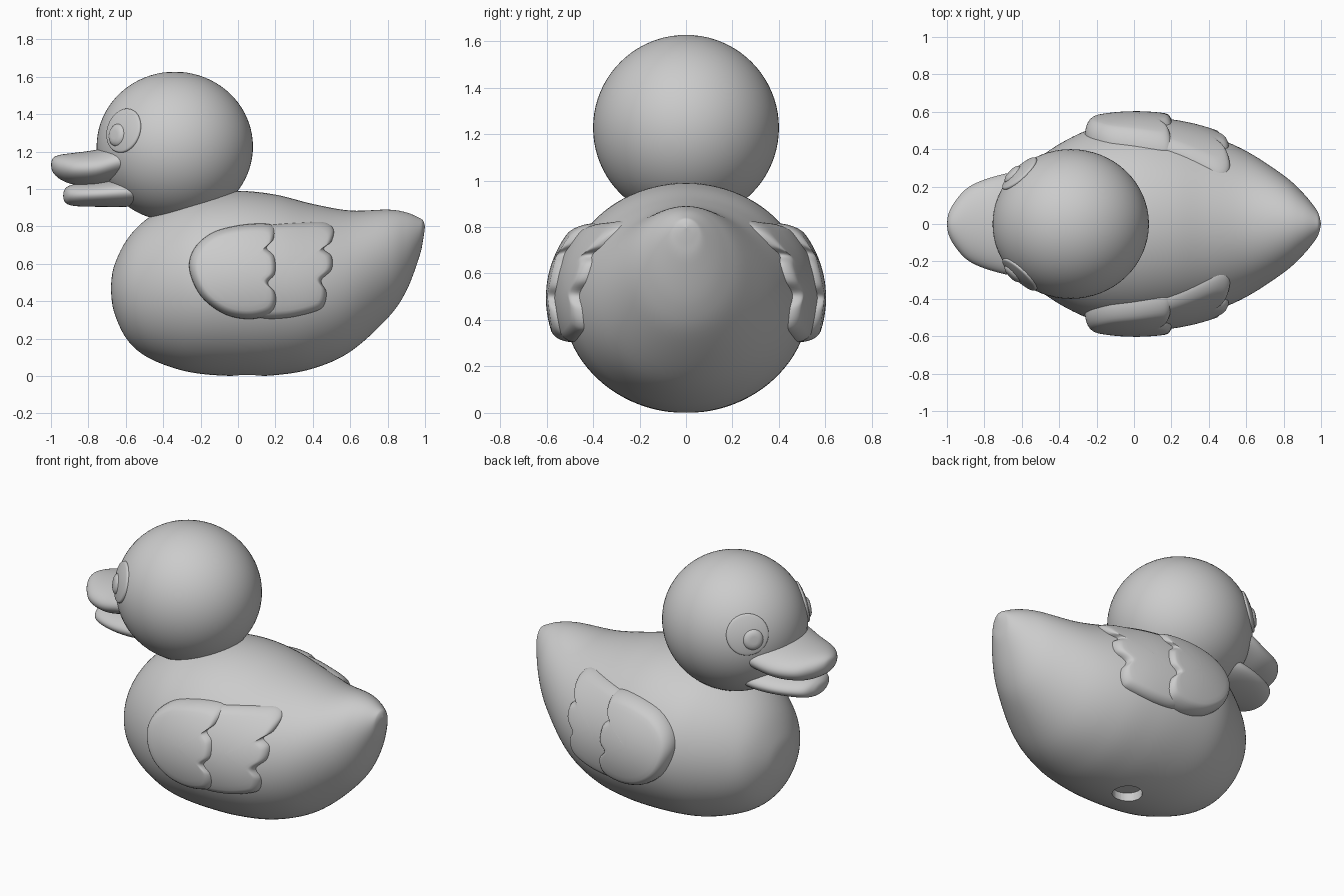
import bpy, bmesh
from math import sin, cos, pi, sqrt, radians
from mathutils import Vector

if "Cube" in bpy.data.objects:
    bpy.data.objects.remove(bpy.data.objects["Cube"])


def spline(points, sub, closed=False):
    """Catmull-Rom curve through points of any dimension."""
    n = len(points)
    at = (lambda i: points[i % n]) if closed else (lambda i: points[min(max(i, 0), n - 1)])
    out = []
    for i in range(n if closed else n - 1):
        for k in range(sub):
            t = k / sub
            out.append([0.5 * (2 * b + (c - a) * t + (2 * a - 5 * b + 4 * c - d) * t * t
                               + (3 * b - a - 3 * c + d) * t ** 3)
                        for a, b, c, d in zip(at(i - 1), at(i), at(i + 1), at(i + 2))])
    if not closed:
        out.append(list(points[-1]))
    return out


def skin(name, rings, mirror=False, caps=False):
    """Join closed rings of points into one smooth object."""
    bm = bmesh.new()
    vr = [[bm.verts.new(p) for p in r] for r in rings]
    n = len(vr[0])
    for a, b in zip(vr, vr[1:]):
        for i in range(n):
            j = (i + 1) % n
            bm.faces.new((a[i], a[j], b[j], b[i]))
    if caps:
        bm.faces.new(vr[-1])
    bmesh.ops.remove_doubles(bm, verts=bm.verts[:], dist=1e-5)
    bmesh.ops.recalc_face_normals(bm, faces=bm.faces[:])
    me = bpy.data.meshes.new(name)
    bm.to_mesh(me)
    bm.free()
    ob = bpy.data.objects.new(name, me)
    bpy.context.collection.objects.link(ob)
    if mirror:
        ob.modifiers.new("Mirror", "MIRROR").use_axis = (False, True, False)
    smooth(ob)
    return ob


def smooth(ob):
    bpy.ops.object.select_all(action="DESELECT")
    ob.select_set(True)
    bpy.context.view_layer.objects.active = ob
    bpy.ops.object.shade_smooth_by_angle(angle=radians(50))


def loft(name, samples, n=64):
    """Elliptical sections along x from (x, top, bottom, half width)."""
    return skin(name, [[(x, w * cos(2 * pi * i / n),
                         (t + b) / 2 + (t - b) / 2 * sin(2 * pi * i / n))
                        for i in range(n)] for x, t, b, w in samples], caps=True)


def relief(name, outline, centre, place, height, depth, edge):
    """Raised pad with a rounded rim, laid on a surface and mirrored."""
    steps = [(1, -depth)]
    steps += [(1 - edge + edge * cos(a * pi / 12), height * sin(a * pi / 12)) for a in range(7)]
    steps += [((1 - edge) * k / 8, height) for k in range(7, -1, -1)]
    cx, cy = centre
    skin(name, [[place(cx + (u - cx) * t, cy + (v - cy) * t, h) for u, v in outline]
                for t, h in steps], mirror=True)


# Body: egg shape drawn out to a raised tail
body = spline([(-.68, .47, .47, 0), (-.665, .58, .35, .13), (-.60, .72, .205, .265),
               (-.5, .83, .11, .36), (-.35, .92, .045, .455), (-.2, .97, .012, .515),
               (0, .99, 0, .535), (.2, .97, .005, .52), (.4, .92, .04, .475),
               (.6, .885, .13, .39), (.8, .89, .31, .26), (.9, .875, .455, .17),
               (.97, .845, .64, .085), (.99, .83, .73, .045), (1, .80, .80, 0)], 6)
body_ob = loft("body", body, 96)

# Round plug recess under the body
bpy.ops.mesh.primitive_cylinder_add(vertices=48, radius=.085, depth=.2, location=(.05, 0, -.045))
cutter = bpy.context.object
cutter.hide_render = True
cut = body_ob.modifiers.new("Recess", "BOOLEAN")
cut.operation, cut.object = "DIFFERENCE", cutter
bpy.context.view_layer.objects.active = body_ob
bpy.ops.object.modifier_apply(modifier="Recess")
bpy.data.objects.remove(cutter)
smooth(body_ob)

# Head
HC, HR = Vector((-.338, 0, 1.227)), Vector((.418, .4, .4))
bpy.ops.mesh.primitive_uv_sphere_add(segments=64, ring_count=40, radius=1, location=HC)
head = bpy.context.object
head.name = "head"
head.scale = HR
smooth(head)

# Bill
loft("upper_bill", spline([(-1, 1.13, 1.13, 0), (-.99, 1.165, 1.09, .06), (-.95, 1.183, 1.052, .13),
                           (-.88, 1.193, 1.025, .2), (-.76, 1.21, 1.02, .25),
                           (-.62, 1.25, 1.05, .275), (-.45, 1.25, 1.08, .24)], 6))
loft("lower_bill", spline([(-.935, .965, .965, 0), (-.925, 1.0, .93, .07), (-.88, 1.025, .91, .14),
                           (-.75, 1.04, .905, .2), (-.6, 1.06, .905, .225),
                           (-.45, 1.06, .92, .2)], 6))


# Wings: two layers of scalloped feathers following the body side
def on_body(x, z, h):
    for a, b in zip(body, body[1:]):
        if a[0] <= x <= b[0]:
            f = (x - a[0]) / (b[0] - a[0])
            _, t, lo, w = [p + (q - p) * f for p, q in zip(a, b)]
            s = (z - (t + lo) / 2) / ((t - lo) / 2)
            return (x, -(w * sqrt(max(1 - s * s, .02)) + h), z)


front = [(-.26, .57), (-.235, .68), (-.14, .765), (0, .805), (.14, .815), (.195, .795), (.195, .735),
         (.158, .69), (.2, .64), (.205, .55), (.165, .495), (.205, .44), (.205, .37), (.165, .325),
         (.05, .305), (-.08, .335), (-.2, .43)]
rear = [(.0, .57), (.02, .7), (.08, .79), (.2, .81), (.35, .82), (.46, .822), (.51, .785), (.5, .72),
        (.458, .68), (.5, .64), (.5, .57), (.445, .51), (.472, .45), (.46, .38), (.41, .345),
        (.25, .31), (.1, .32), (.03, .43)]
relief("wing_front_feathers", spline(front, 6, True), (0, .57), on_body, .068, .05, .17)
relief("wing_rear_feathers", spline(rear, 6, True), (.28, .58), on_body, .04, .05, .15)

# Eyes: shallow discs with pupils, wrapped on the head
eye_dir = Vector((-.28, -.278, .088))
side = Vector((-.71, .70, 0))
up = side.cross(eye_dir).normalized()
if up.z < 0:
    up = -up


def on_head(u, v, h):
    p = eye_dir + side * u + up * v
    k = 1 / sqrt(sum((a / r) ** 2 for a, r in zip(p, HR)))
    return HC + p * k + p.normalized() * h


def oval(cu, cv, ru, rv):
    return [(cu + ru * cos(2 * pi * i / 48), cv + rv * sin(2 * pi * i / 48)) for i in range(48)]


relief("eye", oval(0, 0, .125, .125), (0, 0), on_head, .01, .02, .1)
relief("pupil", oval(.03, -.028, .06, .062), (.03, -.028), on_head, .024, .02, .6)
